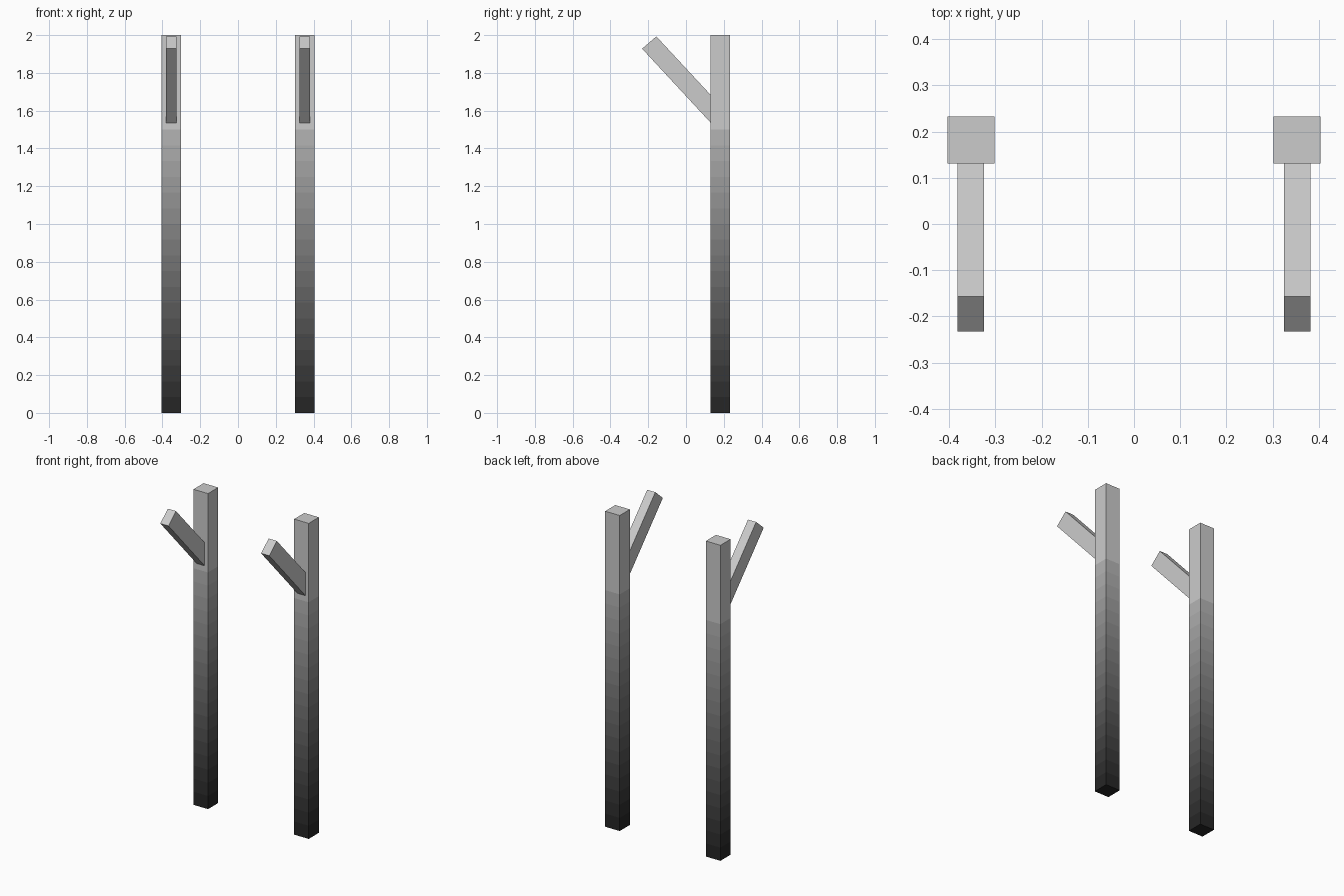
import bpy
import bmesh

if "Cube" in bpy.data.objects:
    bpy.data.objects.remove(bpy.data.objects["Cube"])

BANDS = 24


def extrude_profile(name, profile, x0, x1):
    """Solid made from a (y, z) outline swept along x."""
    n = len(profile)
    verts = [(x, y, z) for x in (x0, x1) for y, z in profile]
    faces = [tuple(range(n))[::-1], tuple(range(n, 2 * n))]
    faces += [(i, (i + 1) % n, n + (i + 1) % n, n + i) for i in range(n)]
    mesh = bpy.data.meshes.new(name)
    mesh.from_pydata(verts, [], faces)
    obj = bpy.data.objects.new(name, mesh)
    bpy.context.collection.objects.link(obj)
    # mirrored partner on the left side
    mirror = obj.modifiers.new("mirror", 'MIRROR')
    mirror.use_axis = (True, False, False)
    return obj


def fade_to_black(obj, height):
    """Slice into level bands and shade them from dark (foot) to grey (top)."""
    bm = bmesh.new()
    bm.from_mesh(obj.data)
    for i in range(1, BANDS):
        bmesh.ops.bisect_plane(bm, geom=bm.verts[:] + bm.edges[:] + bm.faces[:],
                               plane_co=(0, 0, height * i / BANDS), plane_no=(0, 0, 1))
    for f in bm.faces:
        z = f.calc_center_median().z
        f.material_index = min(int(z / height * BANDS), BANDS - 1)
    bm.to_mesh(obj.data)
    bm.free()
    for i in range(BANDS):
        t = (i + 0.5) / BANDS
        v = (0.15 + 0.755 * t) ** 2.2       # even steps to the eye
        mat = bpy.data.materials.new(f"fade_{i:02d}")
        mat.diffuse_color = (v, v, v, 1)
        mat.use_nodes = True
        mat.node_tree.nodes["Principled BSDF"].inputs["Base Color"].default_value = mat.diffuse_color
        obj.data.materials.append(mat)


# side outlines, counter-clockwise seen from +x
post = [(0.131, 0), (0.2325, 0), (0.2325, 2), (0.131, 2)]
# arm slopes up towards the front, its foot tucked slightly into the post
arm = [(-0.2325, 1.928), (0.141, 1.525), (0.141, 1.672), (-0.157, 1.993)]

posts = extrude_profile("upright_posts", post, 0.302, 0.404)
fade_to_black(posts, 2)
extrude_profile("angled_arms", arm, 0.325, 0.382)
